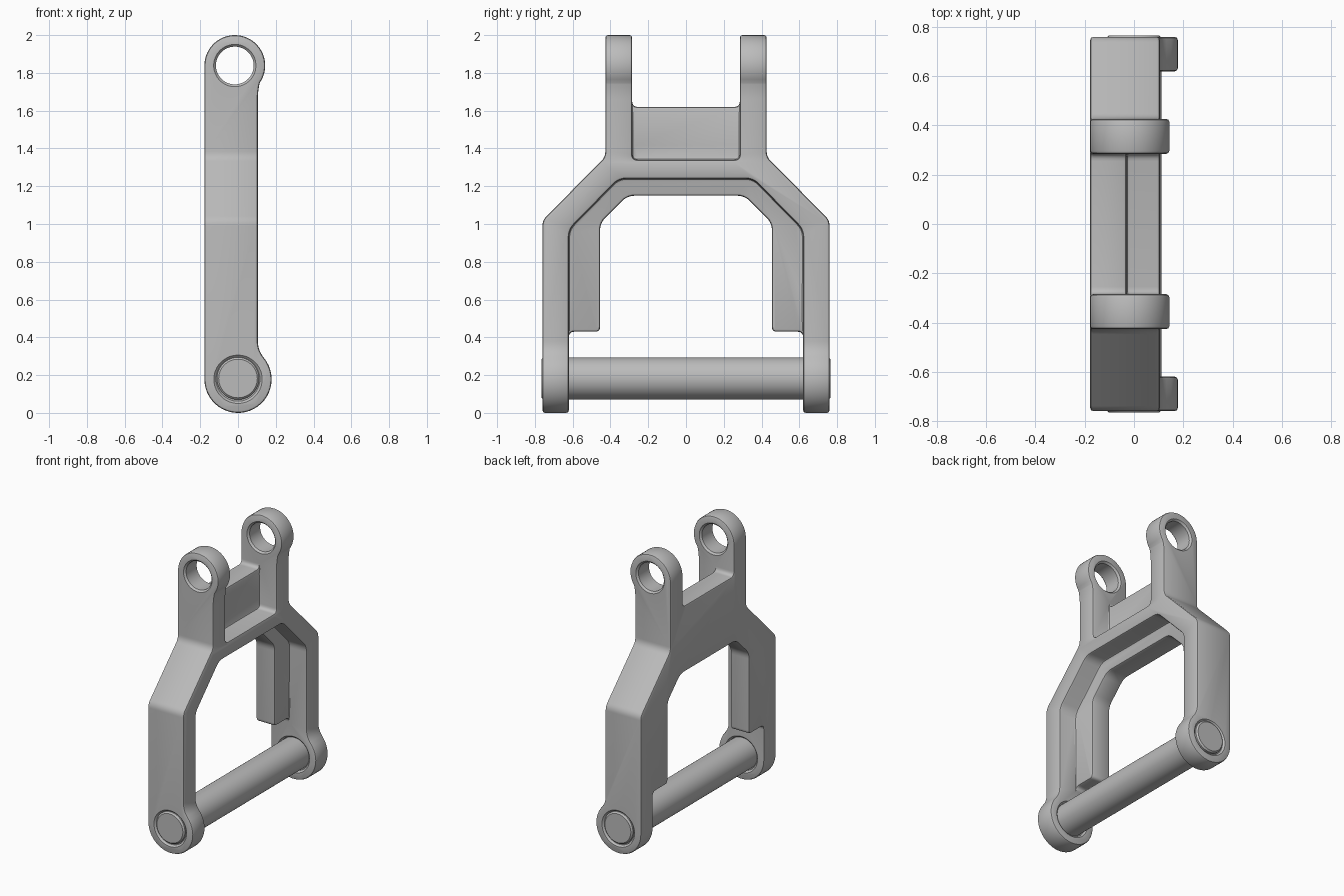
import bpy
import bmesh
from math import cos, sin, radians
from mathutils import Vector, Matrix

cube = bpy.data.objects.get("Cube")
if cube:
    bpy.data.objects.remove(cube, do_unlink=True)

steel = bpy.data.materials.new("plain grey")
steel.use_nodes = True
GREY = (0.5, 0.5, 0.5, 1)
steel.diffuse_color = GREY
steel.node_tree.nodes["Principled BSDF"].inputs["Base Color"].default_value = GREY


def finish(name, bm):
    bmesh.ops.recalc_face_normals(bm, faces=bm.faces)
    mesh = bpy.data.meshes.new(name)
    bm.to_mesh(mesh)
    bm.free()
    mesh.materials.append(steel)
    ob = bpy.data.objects.new(name, mesh)
    bpy.context.collection.objects.link(ob)
    return ob


def rounded(corners, steps=5):
    """Corners are (u, v, trim); a trim above zero softens the corner."""
    out = []
    for i, (u, v, trim) in enumerate(corners):
        p = Vector((u, v))
        if not trim:
            out.append(p)
            continue
        a = p + (Vector(corners[i - 1][:2]) - p).normalized() * trim
        b = p + (Vector(corners[(i + 1) % len(corners)][:2]) - p).normalized() * trim
        for k in range(steps + 1):
            t = k / steps
            out.append(a * (1 - t) ** 2 + p * 2 * t * (1 - t) + b * t ** 2)
    return out


def mirrored(half):
    return half + [(-u, v, r) for u, v, r in reversed(half)]


def prism(name, points, place, low, high):
    """Extrude a flat profile; place(u, v, w) maps it into space."""
    bm = bmesh.new()
    face = bm.faces.new([bm.verts.new(place(p[0], p[1], low)) for p in points])
    grown = bmesh.ops.extrude_face_region(bm, geom=[face])["geom"]
    shift = Vector(place(0, 0, high)) - Vector(place(0, 0, low))
    bmesh.ops.translate(bm, vec=shift, verts=[g for g in grown if isinstance(g, bmesh.types.BMVert)])
    return finish(name, bm)


def lathe(name, profile, x, z, sides=64):
    """Closed turned solid about a y axis; profile is (radius, y)."""
    bm = bmesh.new()
    rings = []
    for r, y in profile:
        ring = [bm.verts.new((x + r * cos(radians(360 * i / sides)), y,
                              z + r * sin(radians(360 * i / sides)))) for i in range(sides)]
        rings.append(ring)
    for a, b in zip(rings, rings[1:]):
        for i in range(sides):
            j = (i + 1) % sides
            bm.faces.new((a[i], a[j], b[j], b[i]))
    bm.faces.new(rings[0])
    bm.faces.new(rings[-1])
    return finish(name, bm)


def apply(ob, mod):
    bpy.context.view_layer.objects.active = ob
    bpy.ops.object.modifier_apply(modifier=mod.name)


def combine(ob, other, operation):
    mod = ob.modifiers.new("cut", "BOOLEAN")
    mod.operation, mod.object, mod.solver = operation, other, "EXACT"
    apply(ob, mod)
    bpy.data.objects.remove(other, do_unlink=True)


def smooth(ob, angle):
    bpy.ops.object.select_all(action="DESELECT")
    ob.select_set(True)
    bpy.context.view_layer.objects.active = ob
    bpy.ops.object.shade_smooth_by_angle(angle=radians(angle))


def along_x(u, v, w):
    return (w, u, v)


def along_y(u, v, w):
    return (u, w, v)


def arc(x, z, r, start, end, steps=28):
    angles = [radians(start + (end - start) * k / steps) for k in range(steps + 1)]
    return [(x + r * cos(a), z + r * sin(a), 0) for a in angles]


# Key sizes
BACK, FRONT, WEB = -0.178, 0.105, -0.03
LEG, LEG_IN = 0.76, 0.62
LUG, LUG_IN = 0.427, 0.285
LOW_Z, LOW_R = 0.178, 0.178
TOP_X, TOP_Z, TOP_R = -0.017, 1.839, 0.161

# Frame outline across the width, with the thin web and inner flange included
outline = mirrored([
    (LUG_IN, 1.62, 0.03), (LUG_IN, 2.1, 0), (LUG, 2.1, 0), (LUG, 1.355, 0.03),
    (LEG, 1.02, 0.03), (LEG, -0.1, 0), (LEG_IN, -0.1, 0), (LEG_IN, 0.43, 0.03),
    (0.455, 0.43, 0.025), (0.455, 1.005, 0.04), (0.31, 1.15, 0.04)])
frame = prism("frame", rounded(outline), along_x, -0.4, 0.4)

# Rounded eyes at both ends of the side profile
side = (arc(0, LOW_Z, LOW_R, 180, 400) + [(FRONT, 0.335, 0.045)]
        + [(FRONT, 1.70, 0.04)] + arc(TOP_X, TOP_Z, TOP_R, -35, 180))
combine(frame, prism("side_cutter", rounded(side), along_y, -1, 1), "INTERSECT")

# Recesses that leave the web and flange at the back
upper = mirrored([(LUG_IN, 1.34, 0.03), (LUG_IN, 2.2, 0)])
lower = mirrored([(LEG_IN, -0.2, 0), (LEG_IN, 0.97, 0.04), (0.355, 1.24, 0.04)])
for pocket in (upper, lower):
    combine(frame, prism("pocket_cutter", rounded(pocket), along_x, WEB, 0.6), "DIFFERENCE")

# Tidy the surface and soften every edge
bm = bmesh.new()
bm.from_mesh(frame.data)
bmesh.ops.remove_doubles(bm, verts=bm.verts, dist=0.0005)
bmesh.ops.dissolve_limit(bm, angle_limit=radians(0.5), verts=bm.verts, edges=bm.edges)
bm.to_mesh(frame.data)
bm.free()
bevel = frame.modifiers.new("soft edges", "BEVEL")
bevel.width, bevel.segments = 0.013, 2
bevel.limit_method, bevel.angle_limit = "ANGLE", radians(40)
bevel.use_clamp_overlap = False
apply(frame, bevel)

# Countersunk holes through the eyes
for x, z, r, inner, outer in ((0, LOW_Z, 0.116, LEG_IN, LEG),
                              (TOP_X, TOP_Z, 0.1, LUG_IN, LUG)):
    for s in (-1, 1):
        wide, c = r + 0.012, 0.012
        shape = [(wide, inner - 0.05), (wide, inner), (r, inner + c),
                 (r, outer - c), (wide, outer), (wide, outer + 0.05)]
        combine(frame, lathe("hole_cutter", [(q, s * y) for q, y in shape], x, z), "DIFFERENCE")
smooth(frame, 32)

# Cross bar held in the lower eyes
END = 0.765
bar = lathe("cross_bar", [(0.102, -END), (0.112, -END + 0.01),
                          (0.112, END - 0.01), (0.102, END)], 0, 0.182)
smooth(bar, 30)

# Collars closing the gap around the bar inside each lower eye
for s, label in ((-1, "front"), (1, "back")):
    collar = lathe(label + "_bar_collar", [(0.117, s * (LEG_IN + 0.02)),
                                           (0.117, s * (LEG - 0.02))], 0, LOW_Z)
    smooth(collar, 30)
